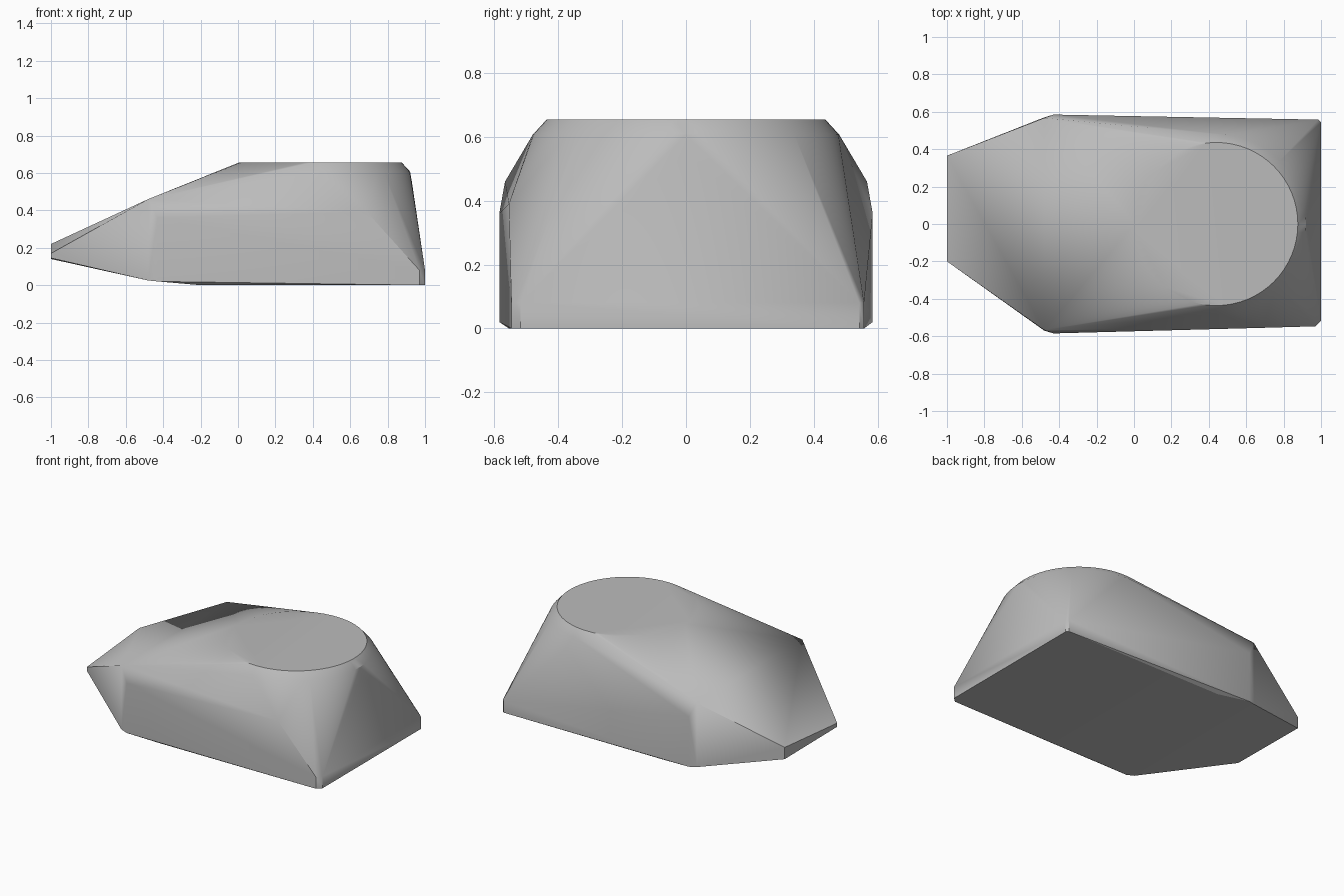
import bpy
import bmesh
import math

cube = bpy.data.objects.get("Cube")
if cube:
    bpy.data.objects.remove(cube, do_unlink=True)

# One plain grey for the whole solid
grey = bpy.data.materials.new("plain grey")
grey.use_nodes = True
colour = (0.5, 0.5, 0.5, 1)
grey.diffuse_color = colour
grey.node_tree.nodes["Principled BSDF"].inputs["Base Color"].default_value = colour


def ring(radius, z, count=64):
    """Circle of points around the axis of the round top."""
    return [(0.44 + radius * math.cos(i * math.tau / count),
             radius * math.sin(i * math.tau / count), z) for i in range(count)]


# Round top with its bevelled rim
points = ring(0.436, 0.655)
rim = ring(0.48, 0.607) + ring(0.49, 0.55)
points += [p for p in rim if p[0] > 0.43]

# Shoulders, side walls and chamfered bottom edge, mirrored
for side in (-1, 1):
    points += [(-0.48, side * 0.567, 0.46), (-0.43, side * 0.585, 0.36),
               (-0.48, side * 0.57, 0.025), (-0.43, side * 0.585, 0.02),
               (-0.2, side * 0.555, 0)]

# Raised side vertex on the front
points.append((0.69, -0.555, 0.39))

# Chamfered corners of the tall end
for x, y in ((0.97, -0.547), (1, -0.518), (0.985, 0.558), (1, 0.543)):
    points += [(x, y, 0), (x, y, 0.08)]

# Skewed tip of the low end
points += [(-1, -0.2, 0.145), (-1, -0.2, 0.17),
           (-1, 0.365, 0.14), (-1, 0.365, 0.22)]

# Wrap the points in a convex skin
bm = bmesh.new()
for p in points:
    bm.verts.new(p)
hull = bmesh.ops.convex_hull(bm, input=bm.verts[:])
loose = {v for v in hull["geom_interior"] + hull["geom_unused"]
         if isinstance(v, bmesh.types.BMVert)}
bmesh.ops.delete(bm, geom=list(loose), context="VERTS")
bmesh.ops.dissolve_limit(bm, angle_limit=math.radians(0.3),
                         verts=bm.verts[:], edges=bm.edges[:])
bmesh.ops.recalc_face_normals(bm, faces=bm.faces[:])

mesh = bpy.data.meshes.new("wedge_body")
bm.to_mesh(mesh)
bm.free()
mesh.materials.append(grey)
body = bpy.data.objects.new("wedge_body", mesh)
bpy.context.collection.objects.link(body)

bpy.ops.object.select_all(action="DESELECT")
body.select_set(True)
bpy.context.view_layer.objects.active = body
bpy.ops.object.shade_smooth_by_angle(angle=math.radians(30))
